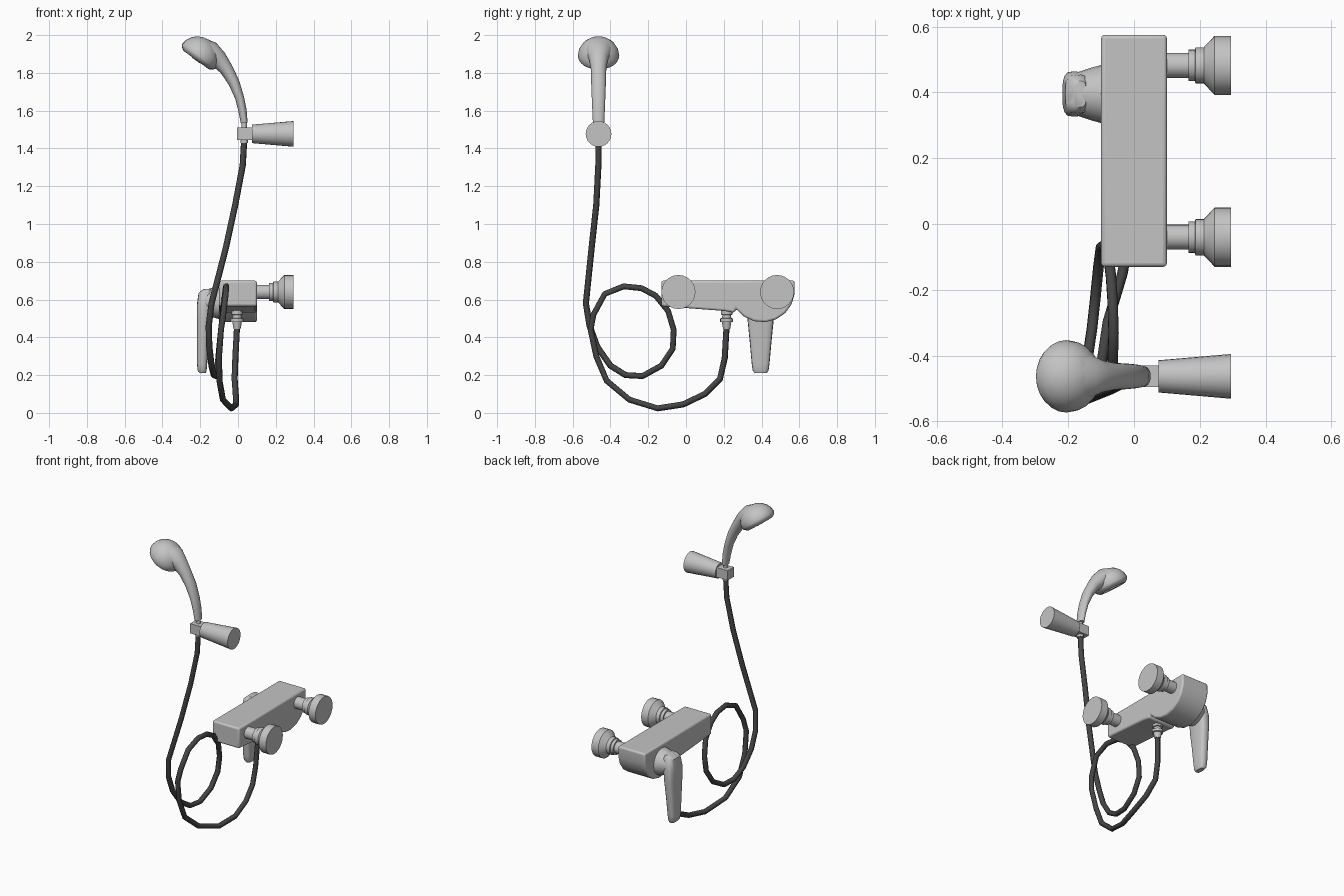
import bpy, bmesh, math
from mathutils import Vector

cube = bpy.data.objects.get("Cube")
if cube:
    bpy.data.objects.remove(cube, do_unlink=True)


def material(name, value):
    m = bpy.data.materials.new(name)
    m.use_nodes = True
    col = (value, value, value, 1)
    m.diffuse_color = col
    m.node_tree.nodes["Principled BSDF"].inputs["Base Color"].default_value = col
    return m


METAL = material("satin metal", 0.55)
RUBBER = material("dark hose", 0.06)


def finish(obj, mat=METAL, angle=35):
    obj.data.materials.append(mat)
    bpy.ops.object.select_all(action='DESELECT')
    obj.select_set(True)
    bpy.context.view_layer.objects.active = obj
    bpy.ops.object.shade_smooth_by_angle(angle=math.radians(angle))
    return obj


def new_object(name, bm):
    bmesh.ops.recalc_face_normals(bm, faces=bm.faces)
    me = bpy.data.meshes.new(name)
    bm.to_mesh(me)
    bm.free()
    obj = bpy.data.objects.new(name, me)
    bpy.context.collection.objects.link(obj)
    return obj


def loft(name, rings, sides=20, angle=35, power=1.0):
    """Skin elliptical rings: (centre, u vector, v vector)."""
    bm = bmesh.new()
    loops = []
    for c, u, v in rings:
        loop = []
        for i in range(sides):
            a = math.tau * i / sides
            ca, sa = math.cos(a), math.sin(a)
            ca = math.copysign(abs(ca) ** power, ca)
            sa = math.copysign(abs(sa) ** power, sa)
            loop.append(bm.verts.new(Vector(c) + Vector(u) * ca + Vector(v) * sa))
        loops.append(loop)
    for a, b in zip(loops, loops[1:]):
        for i in range(sides):
            j = (i + 1) % sides
            bm.faces.new((a[i], a[j], b[j], b[i]))
    bm.faces.new(loops[0])
    bm.faces.new(loops[-1])
    return finish(new_object(name, bm), angle=angle)


def turned(name, origin, axis, profile, sides=20, angle=35):
    """Revolve (distance, radius) pairs about an axis."""
    o, n = Vector(origin), Vector(axis).normalized()
    u = n.cross(Vector((0, 1, 0)) if abs(n.y) < 0.9 else Vector((1, 0, 0))).normalized()
    v = n.cross(u)
    return loft(name, [(o + n * t, u * r, v * r) for t, r in profile], sides, angle)


# Mixer body: side profile with a round drum underneath, extruded across
outline = [(-0.13, 0.70), (-0.13, 0.565), (0.2, 0.54), (0.255, 0.53)]
for k in range(7):
    a = math.radians(215 + k * 20)
    outline.append((0.405 + 0.17 * math.cos(a), 0.645 + 0.165 * math.sin(a)))
outline += [(0.575, 0.63), (0.575, 0.70)]
bm = bmesh.new()
base = bm.faces.new([bm.verts.new((-0.1, y, z)) for y, z in outline])
ext = bmesh.ops.extrude_face_region(bm, geom=[base])
bmesh.ops.translate(bm, vec=(0.2, 0, 0),
                    verts=[g for g in ext["geom"] if isinstance(g, bmesh.types.BMVert)])
body = new_object("mixer_body", bm)
bev = body.modifiers.new("soft edges", 'BEVEL')
bev.width, bev.segments, bev.limit_method = 0.026, 3, 'ANGLE'
bev.angle_limit = math.radians(30)
finish(body)

# Wall connections
for name, y in (("hot_wall_connector", 0.482), ("cold_wall_connector", -0.04)):
    turned(name, (0, y, 0.64), (1, 0, 0),
           [(0.08, 0.038), (0.165, 0.038), (0.165, 0.048), (0.185, 0.048),
            (0.187, 0.055), (0.212, 0.055), (0.245, 0.09), (0.295, 0.09)], 24, 28)

# Control lever: conical hub and a tapered blade hanging down
turned("lever_hub", (-0.09, 0.395, 0.585), (-1, 0, 0),
       [(0, 0.091), (0.04, 0.08), (0.085, 0.065), (0.11, 0.05)])
blade = []
for x, z, depth, width in ((-0.165, 0.655, 0.02, 0.04), (-0.172, 0.635, 0.037, 0.058),
                           (-0.18, 0.57, 0.038, 0.069), (-0.183, 0.49, 0.034, 0.069),
                           (-0.187, 0.38, 0.03, 0.058), (-0.19, 0.26, 0.027, 0.047),
                           (-0.19, 0.225, 0.024, 0.042), (-0.187, 0.21, 0.016, 0.032)):
    blade.append(((x, 0.395, z), (depth, 0, 0), (0, width, 0)))
loft("lever_blade", blade, 16, 40, 0.6)

# Hose outlet fitting under the body
turned("hose_outlet", (-0.005, 0.215, 0), (0, 0, 1),
       [(0.445, 0.019), (0.48, 0.025), (0.482, 0.034), (0.5, 0.034),
        (0.502, 0.025), (0.518, 0.022), (0.52, 0.03), (0.56, 0.03)], 16, 28)

# Wall holder and its clip
Y = -0.463
turned("wall_holder", (0, Y, 1.477), (1, 0, 0), [(0.075, 0.049), (0.295, 0.068)], 24)
bm = bmesh.new()
bmesh.ops.create_cube(bm, size=1)
bmesh.ops.scale(bm, vec=(0.085, 0.066, 0.064), verts=bm.verts)
bmesh.ops.translate(bm, vec=(0.037, Y, 1.478), verts=bm.verts)
finish(new_object("holder_clip", bm))
turned("handset_neck", (0.033, Y, 0), (0, 0, 1),
       [(1.43, 0.02), (1.51, 0.021), (1.512, 0.014), (1.545, 0.014)], 16)

# Shower handset: curved grip flaring into a domed head
path = [(0.033, 1.535, 0.018, 0.03), (0.024, 1.60, 0.022, 0.033), (0.008, 1.67, 0.024, 0.036),
        (-0.022, 1.75, 0.03, 0.039), (-0.062, 1.82, 0.036, 0.041),
        (-0.104, 1.872, 0.048, 0.05), (-0.145, 1.909, 0.058, 0.07), (-0.19, 1.925, 0.06, 0.085)]
grip = []
for i, (x, z, thick, wide) in enumerate(path):
    p, q = path[max(i - 1, 0)], path[min(i + 1, len(path) - 1)]
    t = Vector((q[0] - p[0], 0, q[1] - p[1])).normalized()
    grip.append(((x, Y, z), Vector((t.z, 0, -t.x)) * thick, (0, wide, 0)))
loft("handset_grip", grip, 20, 50)
dome = [(-0.1 * math.cos(math.radians(a)), 0.11 * math.sin(math.radians(a)))
        for a in (3, 20, 38, 56, 74, 90)]
turned("shower_head", (-0.206, Y, 1.89), (-0.59, 0, -0.81),
       dome + [(0.012, 0.105), (0.027, 0.085), (0.027, 0.075), (0.018, 0.068),
               (0.018, 0.03), (0.03, 0.025), (0.03, 0.004)], 24, 40)

# Flexible hose with one loop
points = [(0.033, -0.463, 1.45), (0.025, -0.464, 1.31), (-0.015, -0.475, 1.1),
          (-0.065, -0.5, 0.87), (-0.14, -0.53, 0.58), (-0.155, -0.51, 0.46),
          (-0.152, -0.47, 0.35), (-0.14, -0.4, 0.25), (-0.128, -0.32, 0.2),
          (-0.118, -0.23, 0.195), (-0.108, -0.13, 0.25), (-0.1, -0.07, 0.34),
          (-0.09, -0.065, 0.44), (-0.078, -0.095, 0.54), (-0.07, -0.16, 0.62),
          (-0.065, -0.235, 0.66), (-0.062, -0.33, 0.67), (-0.065, -0.43, 0.63),
          (-0.078, -0.49, 0.52), (-0.09, -0.505, 0.44), (-0.1, -0.475, 0.3),
          (-0.098, -0.42, 0.17), (-0.08, -0.3, 0.07), (-0.035, -0.15, 0.024),
          (-0.01, -0.015, 0.045), (-0.012, 0.1, 0.1), (-0.018, 0.18, 0.18),
          (-0.014, 0.205, 0.29), (-0.005, 0.215, 0.46)]
curve = bpy.data.curves.new("hose", 'CURVE')
curve.dimensions = '3D'
curve.bevel_depth, curve.bevel_resolution, curve.use_fill_caps = 0.0165, 2, True
spline = curve.splines.new('POLY')
spline.points.add(len(points) - 1)
for sp, co in zip(spline.points, points):
    sp.co = (*co, 1)
    sp.radius = 1
curve.materials.append(RUBBER)
hose = bpy.data.objects.new("hose", curve)
bpy.context.collection.objects.link(hose)
